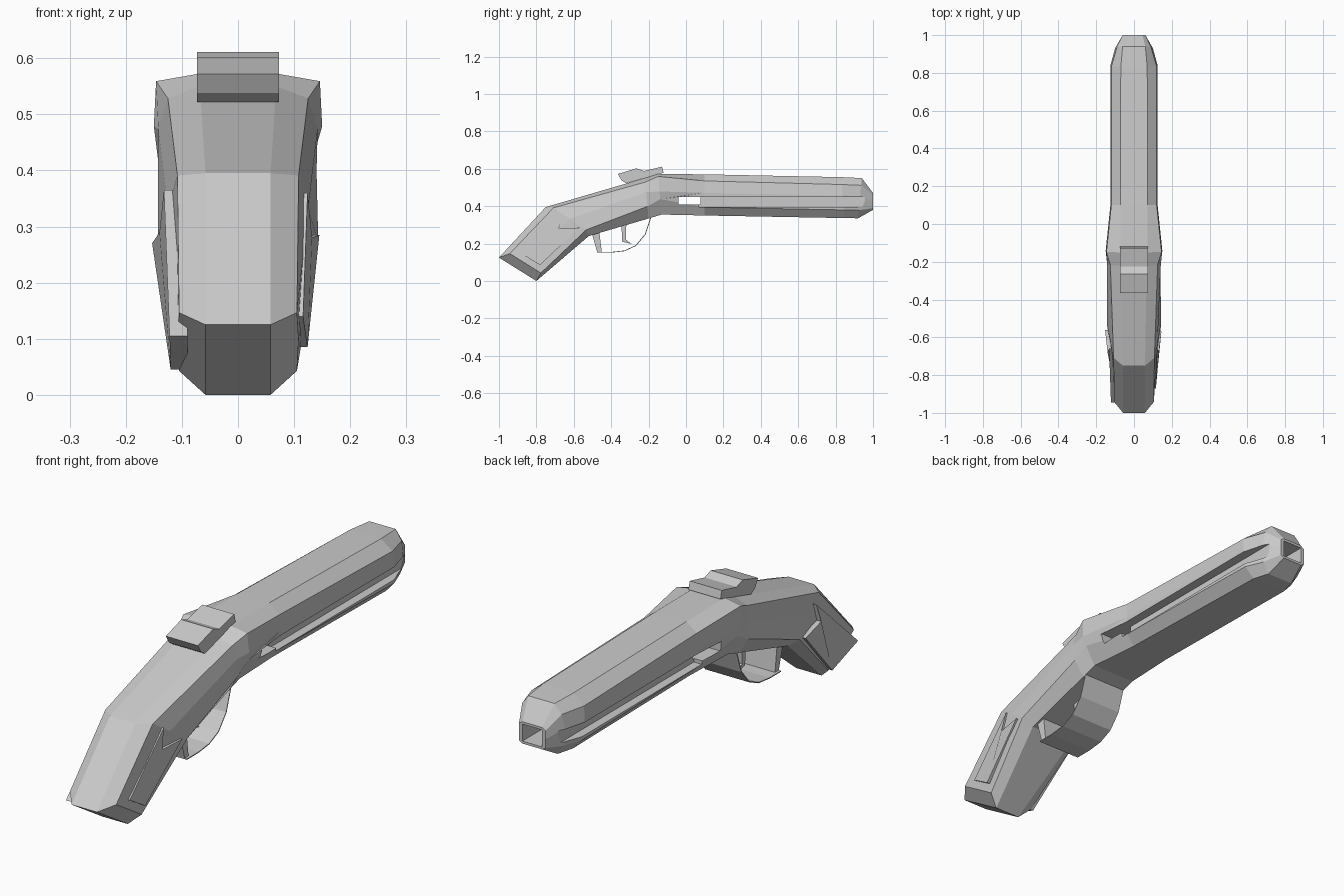
import bpy, bmesh
from mathutils import Vector

if "Cube" in bpy.data.objects:
    bpy.data.objects.remove(bpy.data.objects["Cube"])


def make_object(name, bm):
    bmesh.ops.recalc_face_normals(bm, faces=bm.faces[:])
    me = bpy.data.meshes.new(name)
    bm.to_mesh(me)
    bm.free()
    ob = bpy.data.objects.new(name, me)
    bpy.context.collection.objects.link(ob)
    return ob


def prism(name, outer, inner):
    """Solid between two matching outlines."""
    bm = bmesh.new()
    a = [bm.verts.new(p) for p in outer]
    b = [bm.verts.new(p) for p in inner]
    n = len(a)
    bm.faces.new(a)
    bm.faces.new(b[::-1])
    for i in range(n):
        j = (i + 1) % n
        bm.faces.new((a[i], b[i], b[j], a[j]))
    return make_object(name, bm)


def slab(name, profile, half_width):
    return prism(name, [(half_width, y, z) for y, z in profile],
                 [(-half_width, y, z) for y, z in profile])


def cut(target, lo, hi):
    """Subtract a box from the target."""
    (x0, y0, z0), (x1, y1, z1) = lo, hi
    rect = [(y0, z0), (y1, z0), (y1, z1), (y0, z1)]
    box = prism("cutter", [(x1, y, z) for y, z in rect], [(x0, y, z) for y, z in rect])
    box.hide_render = True
    mod = target.modifiers.new("cut", 'BOOLEAN')
    mod.operation = 'DIFFERENCE'
    mod.solver = 'EXACT'
    mod.object = box
    bpy.context.view_layer.objects.active = target
    bpy.ops.object.modifier_apply(modifier=mod.name)
    bpy.data.objects.remove(box)


# Stations: top (y, z), bottom (y, z), corner shift, half widths, corner heights
stations = [
    ((-1.0, .125), (-.80, 0.0), .05, (.058, .105, .108, .105, .058), (.12, .5, .95)),
    ((-.75, .395), (-.52, .24), .02, (.058, .108, .125, .143, .10), (.12, .5, .88)),
    ((-.22, .55), (-.20, .334), 0, (.068, .125, .142, .14, .10), (.10, .35, .7)),
    ((-.15, .572), (-.13, .355), 0, (.072, .146, .15, .138, .10), (.06, .43, .62)),
    ((.10, .57), (.10, .35), 0, (.072, .12, .125, .12, .085), (.16, .45, .8)),
    ((.83, .555), (.85, .336), 0, (.07, .12, .125, .12, .08), (.18, .45, .8)),
    ((.94, .55), (.92, .335), 0, (.06, .09, .10, .09, .06), (.18, .45, .8)),
    ((1.0, .47), (1.0, .38), 0, (.045, .06, .06, .06, .045), (.1, .5, .9)),
]

# Grip, receiver and barrel shroud as one faceted loft
bm = bmesh.new()
rings = []
for top, bottom, shift, widths, ts in stations:
    half = []
    for x, t in zip(widths, (0, *ts, 1)):
        y, z = Vector(top).lerp(Vector(bottom), t)
        s = shift if 0 < t < 1 else 0
        half.append((x, y + .68 * s, z + .73 * s))
    loop = half + [(-x, y, z) for x, y, z in reversed(half)]
    rings.append([bm.verts.new(p) for p in loop])
for a, b in zip(rings, rings[1:]):
    for i in range(len(a)):
        j = (i + 1) % len(a)
        bm.faces.new((a[i], a[j], b[j], b[i]))
bm.faces.new(rings[-1])
# Butt: flat middle strip with bevelled sides
r = rings[0]
bm.faces.new((r[0], r[4], r[5], r[9]))
bm.faces.new(r[0:5])
bm.faces.new(r[5:10])
body = make_object("body", bm)

# Through window, side grooves and muzzle opening
cut(body, (-.3, -.04, .41), (.3, .078, .45))
for lo, hi in ((.085, .3), (-.3, -.085)):
    cut(body, (lo, .07, .395), (hi, 1.1, .45))
cut(body, (-.045, .85, .39), (.045, 1.1, .46))

# Rear sight block
slab("sight", [(-.365, .572), (-.345, .538), (-.32, .522), (-.12, .578),
               (-.128, .611), (-.225, .588), (-.265, .602)], .073)

# Notched grip panels, the left one larger
right_panel = [(.116, -.87, .14), (.124, -.66, .36), (.132, -.68, .28),
               (.145, -.57, .285), (.124, -.78, .085)]
left_panel = [(-.122, -.945, .105), (-.132, -.66, .365), (-.14, -.68, .29),
              (-.153, -.56, .27), (-.12, -.78, .045)]
for name, pts, x_in in (("right_grip_panel", right_panel, .09),
                        ("left_grip_panel", left_panel, -.09)):
    prism(name, pts, [(x_in, y, z) for _, y, z in pts])

# Trigger and rear guard post
slab("trigger", [(-.345, .32), (-.342, .21), (-.29, .197), (-.322, .222), (-.318, .33)], .03)
slab("guard_post", [(-.505, .26), (-.475, .155), (-.45, .152), (-.465, .275)], .09)

# Wide thin trigger guard sheet
path = [(-.475, .155), (-.40, .155), (-.33, .163), (-.27, .19), (-.22, .25), (-.19, .34)]
bm = bmesh.new()
rows = [[bm.verts.new((x, y, z)) for x in (-.1, .1)] for y, z in path]
for a, b in zip(rows, rows[1:]):
    bm.faces.new((a[0], a[1], b[1], b[0]))
guard = make_object("trigger_guard", bm)
solid = guard.modifiers.new("thickness", 'SOLIDIFY')
solid.thickness = .004
